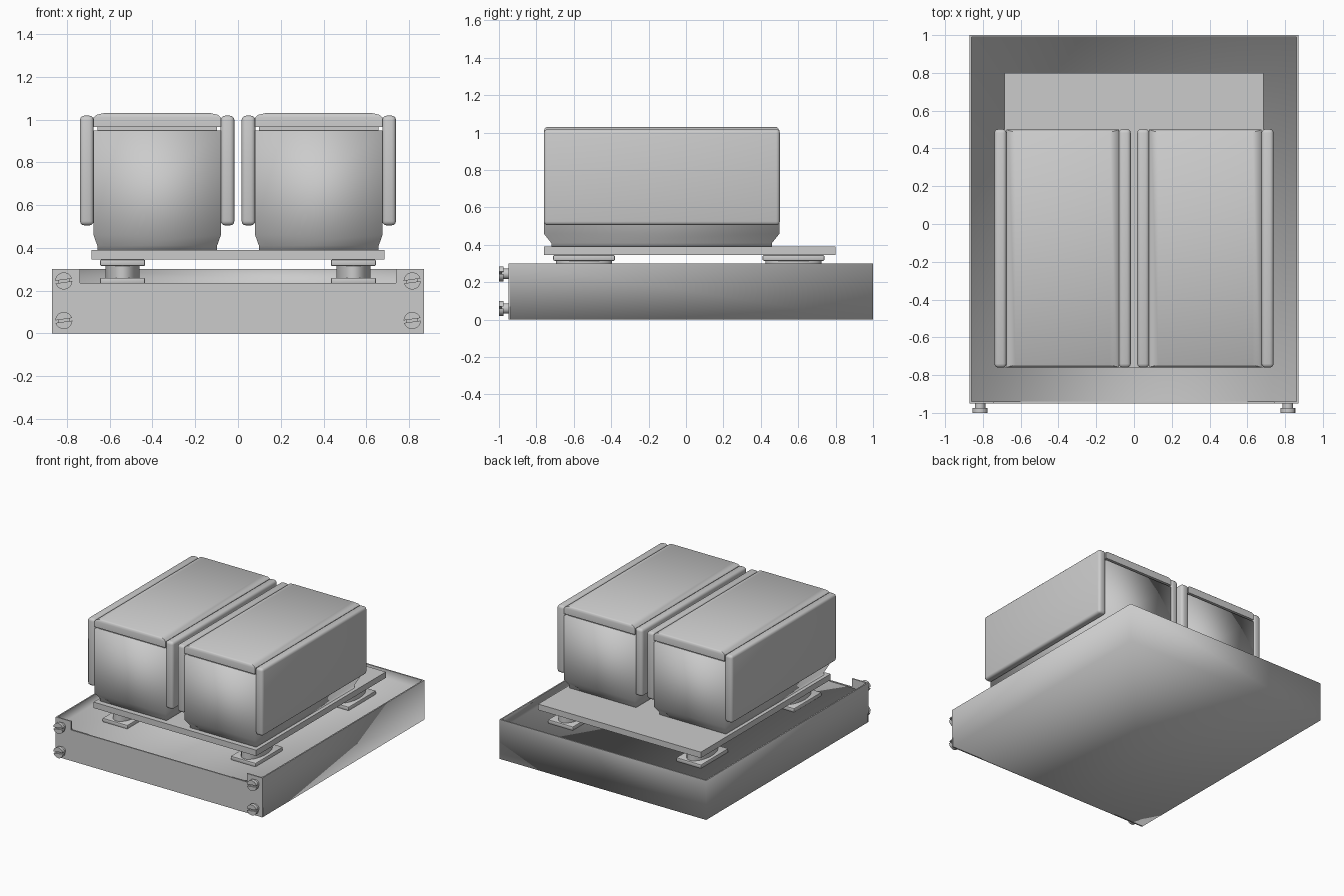
import bpy, bmesh, math
from mathutils import Matrix, Vector

if "Cube" in bpy.data.objects:
    bpy.data.objects.remove(bpy.data.objects["Cube"], do_unlink=True)

grey = bpy.data.materials.new("plain_grey")
grey.use_nodes = True
COLOR = (0.6, 0.6, 0.6, 1)
grey.diffuse_color = COLOR
grey.node_tree.nodes["Principled BSDF"].inputs["Base Color"].default_value = COLOR


def finish(bm, name, smooth=None, bevel=0, segments=3):
    """Turn a bmesh into an object; smooth is an edge angle in degrees."""
    bmesh.ops.recalc_face_normals(bm, faces=bm.faces)
    if bevel:
        bmesh.ops.bevel(bm, geom=list(bm.edges), offset=bevel, segments=segments,
                        profile=0.5, affect='EDGES', clamp_overlap=True)
    mesh = bpy.data.meshes.new(name)
    bm.to_mesh(mesh)
    bm.free()
    mesh.materials.append(grey)
    obj = bpy.data.objects.new(name, mesh)
    bpy.context.scene.collection.objects.link(obj)
    if smooth:
        bpy.ops.object.select_all(action='DESELECT')
        obj.select_set(True)
        bpy.context.view_layer.objects.active = obj
        bpy.ops.object.shade_smooth_by_angle(angle=math.radians(smooth))
    return obj


def box(name, x, y, z, **style):
    """Box from three (low, high) ranges."""
    bm = bmesh.new()
    ranges = (x, y, z)
    size = [b - a for a, b in ranges]
    centre = Vector([(a + b) / 2 for a, b in ranges])
    bmesh.ops.create_cube(bm, size=1, matrix=Matrix.Translation(centre) @ Matrix.Diagonal((*size, 1)))
    return finish(bm, name, **style)


def prism(name, points, place, depth, **style):
    """Extrude a 2D outline; place maps (u, v, w) to a point."""
    bm = bmesh.new()
    rings = [[bm.verts.new(place(u, v, w)) for u, v in points] for w in depth]
    bridge(bm, rings)
    return finish(bm, name, **style)


def bridge(bm, rings):
    count = len(rings[0])
    for a, b in zip(rings, rings[1:]):
        for i in range(count):
            j = (i + 1) % count
            bm.faces.new((a[i], a[j], b[j], b[i]))
    bm.faces.new(rings[0])
    bm.faces.new(rings[-1])


def loft(name, sections, **style):
    """Join rectangular sections given as x range, y range, height."""
    bm = bmesh.new()
    rings = []
    for (x0, x1), (y0, y1), z in sections:
        rings.append([bm.verts.new((x, y, z)) for x, y in ((x0, y0), (x1, y0), (x1, y1), (x0, y1))])
    bridge(bm, rings)
    return finish(bm, name, **style)


# Shallow tray, open towards the front panel
def build_tray():
    bm = bmesh.new()
    rows = []
    for inset, z in ((0, 0), (0, 0.3), (0.01, 0.3), (0.01, 0.23)):
        x, back = 0.87 - inset, 1 - inset
        path = ((-x, -0.94), (-x, back), (x, back), (x, -0.94))
        rows.append([bm.verts.new((px, py, z)) for px, py in path])
    flat = []
    for r in range(3):
        for i in range(3):
            f = bm.faces.new((rows[r][i], rows[r][i + 1], rows[r + 1][i + 1], rows[r + 1][i]))
            if r == 1:
                flat.append(f)
    bm.faces.new(rows[0])
    bm.faces.new(rows[3])
    flat.append(bm.faces.new([r[0] for r in rows] + [r[3] for r in reversed(rows)]))
    for f in bm.faces:
        f.smooth = f not in flat
    finish(bm, "tray")


build_tray()

# Front panel with a lowered middle
half = [(0.87, 0), (0.87, 0.3), (0.74, 0.3), (0.74, 0.235)]
outline = half + [(-x, z) for x, z in reversed(half)]
prism("front_panel", outline, lambda u, v, w: (u, w, v), (-0.95, -0.94))

# Slotted screws in the panel corners
def screw(name, cx, cz):
    turn = Matrix.Rotation(math.radians(8), 2)

    def place(u, v, w):
        p = turn @ Vector((u, v))
        return (cx + p.x, w, cz + p.y)

    circle = [(0.028 * math.cos(i * math.tau / 20), 0.028 * math.sin(i * math.tau / 20)) for i in range(20)]
    prism(name + "_shank", circle, place, (-0.987, -0.95), smooth=40)
    start = math.asin(0.15)
    for side, word in ((1, "upper"), (-1, "lower")):
        arc = []
        for i in range(13):
            a = start + (math.pi - 2 * start) * i / 12
            arc.append((0.04 * math.cos(a), side * 0.04 * math.sin(a)))
        prism(f"{name}_{word}_head", arc, place, (-1, -0.975), smooth=40)


for sx, side in ((-1, "right"), (1, "left")):
    for z, level in ((0.06, "lower"), (0.245, "upper")):
        screw(f"{side}_{level}_screw", sx * 0.815, z)

# Four cushioned mounts
for sx, side in ((-1, "right"), (1, "left")):
    for y, end in ((-0.545, "front"), (0.575, "back")):
        name = f"{end}_{side}_mount"
        x = sx * 0.54
        span = ((x - 0.105, x + 0.105), (y - 0.165, y + 0.165))
        box(name + "_foot", *span, (0.23, 0.26), bevel=0.006, segments=2, smooth=40)
        box(name + "_cap", *span, (0.315, 0.345), bevel=0.006, segments=2, smooth=40)
        oval = [(0.08 * math.cos(i * math.tau / 32), 0.15 * math.sin(i * math.tau / 32)) for i in range(32)]
        prism(name + "_cushion", oval, lambda u, v, w: (x + u, y + v, w), (0.255, 0.32), smooth=40)

# Carrier plate
box("carrier_plate", (-0.685, 0.685), (-0.76, 0.8), (0.345, 0.39))

# Two blocks, each with a lid and rounded side plates
for cx, side in ((-0.378, "right"), (0.378, "left")):
    def wide(h):
        return (cx - h, cx + h)

    loft(f"{side}_block", [
        (wide(0.28), (-0.72, 0.46), 0.39),
        (wide(0.28), (-0.72, 0.46), 0.41),
        (wide(0.298), (-0.76, 0.5), 0.46),
        (wide(0.298), (-0.76, 0.5), 0.95)], smooth=100)
    box(f"{side}_lid_spacer", wide(0.28), (-0.74, 0.48), (0.945, 0.97))
    loft(f"{side}_lid", [
        (wide(0.298), (-0.76, 0.5), 0.965),
        (wide(0.298), (-0.76, 0.5), 1.01),
        (wide(0.285), (-0.755, 0.495), 1.022),
        (wide(0.25), (-0.745, 0.485), 1.03)], smooth=40)
    for s, word in ((-1, "right"), (1, "left")):
        px = cx + s * 0.329
        box(f"{side}_block_{word}_plate", (px - 0.032, px + 0.032), (-0.76, 0.502),
            (0.505, 1.018), bevel=0.02, segments=3, smooth=60)
